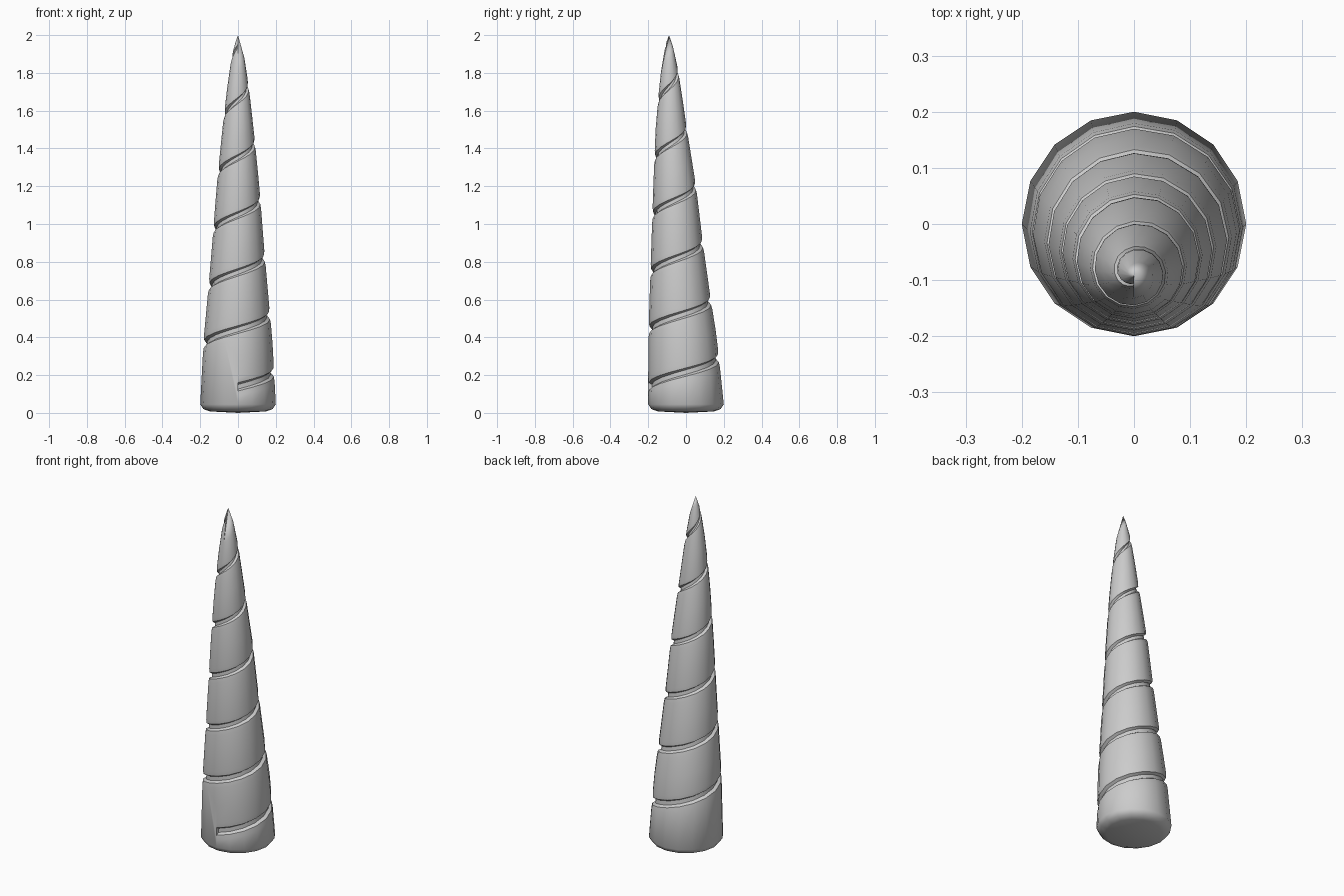
import bpy, bmesh, math

cube = bpy.data.objects.get("Cube")
if cube:
    bpy.data.objects.remove(cube, do_unlink=True)

SIDES, TURNS = 16, 6
START, PITCH = 0.14, 0.303

# Outline of the horn: height, radius, forward lean of the axis
OUTLINE = [(0, .17, 0), (.05, .2, 0), (.2, .192, -.008), (.4, .181, -.018),
           (.6, .162, -.031), (.9, .136, -.047), (1.2, .113, -.06), (1.5, .083, -.078),
           (1.7, .06, -.084), (1.82, .044, -.087), (1.9, .03, -.088), (1.96, .015, -.09), (2, 0, -.09)]

# Groove cross-section: height from the groove centre, share of the depth
GROOVE = [(-.05, 0), (-.024, .15), (-.014, 1), (.01, 1), (.02, .15), (.045, 0), (.15, 0)]


def outline(z):
    for (z0, r0, y0), (z1, r1, y1) in zip(OUTLINE, OUTLINE[1:]):
        if z <= z1:
            t = (z - z0) / (z1 - z0)
            return r0 + t * (r1 - r0), y0 + t * (y1 - y0)
    return OUTLINE[-1][1:]


def point(bm, step, z, share=0):
    """Vertex on the horn, sunk into the groove by the given share."""
    if z > 1.9:  # ease the spiral into the tip
        z = 1.9 + .1 * (1 - math.exp((1.9 - z) / .1))
    r, y = outline(z)
    r -= share * (.012 + .04 * r) * min(1, r / .05)
    a = math.tau * step / SIDES - math.pi / 2
    return bm.verts.new((r * math.cos(a), r * math.sin(a) + y, z))


bm = bmesh.new()
last = SIDES * TURNS

# Spiral band: one row of groove points for each step round the horn
band = []
for i in range(last + 1):
    centre = START + PITCH * i / SIDES
    size = 1 - .3 * i / last
    band.append([point(bm, i, centre + dz * (size if abs(dz) < .1 else 1), s)
                 for dz, s in GROOVE])
for i in range(last):
    a, b = band[i], band[i + 1]
    for j in range(len(GROOVE) - 1):
        bm.faces.new((a[j], b[j], b[j + 1], a[j + 1]))
    if i + SIDES < last:  # wall between neighbouring turns
        bm.faces.new((a[-1], b[-1], band[i + SIDES + 1][0], band[i + SIDES][0]))

# Rounded foot
rings = []
for z, r in ((.008, .15), (.02, .183), (.045, .2)):
    rings.append([bm.verts.new((r * math.sin(math.tau * i / SIDES),
                                -r * math.cos(math.tau * i / SIDES), z)) for i in range(SIDES)])
foot = bm.verts.new((0, 0, 0))
for i in range(SIDES):
    k = (i + 1) % SIDES
    bm.faces.new((foot, rings[0][k], rings[0][i]))
    for low, high in zip(rings, rings[1:]):
        bm.faces.new((low[i], low[k], high[k], high[i]))
    wall = [rings[-1][i], rings[-1][k], band[i + 1][0], band[i][0]]
    if k == 0:  # the wall beside the blunt start of the groove
        wall[2:2] = [band[0][0], band[0][-2], band[0][-1]]
    bm.faces.new(wall)
bm.faces.new(band[0][:-1])

# Pointed tip
tip = bm.verts.new((0, -.09, 2))
for i in range(last - SIDES, last):
    bm.faces.new((band[i][-1], band[i + 1][-1], tip))
bm.faces.new([band[last - SIDES][-1]] + band[last] + [tip])

bmesh.ops.recalc_face_normals(bm, faces=bm.faces)
mesh = bpy.data.meshes.new("spiral_horn")
bm.to_mesh(mesh)
bm.free()
horn = bpy.data.objects.new("spiral_horn", mesh)
bpy.context.collection.objects.link(horn)

# Plain grey surface
grey = bpy.data.materials.new("light_grey")
grey.use_nodes = True
colour = (.6, .6, .6, 1)
grey.diffuse_color = colour
grey.node_tree.nodes["Principled BSDF"].inputs["Base Color"].default_value = colour
mesh.materials.append(grey)

bpy.ops.object.select_all(action="DESELECT")
horn.select_set(True)
bpy.context.view_layer.objects.active = horn
bpy.ops.object.shade_smooth_by_angle(angle=math.radians(40))
